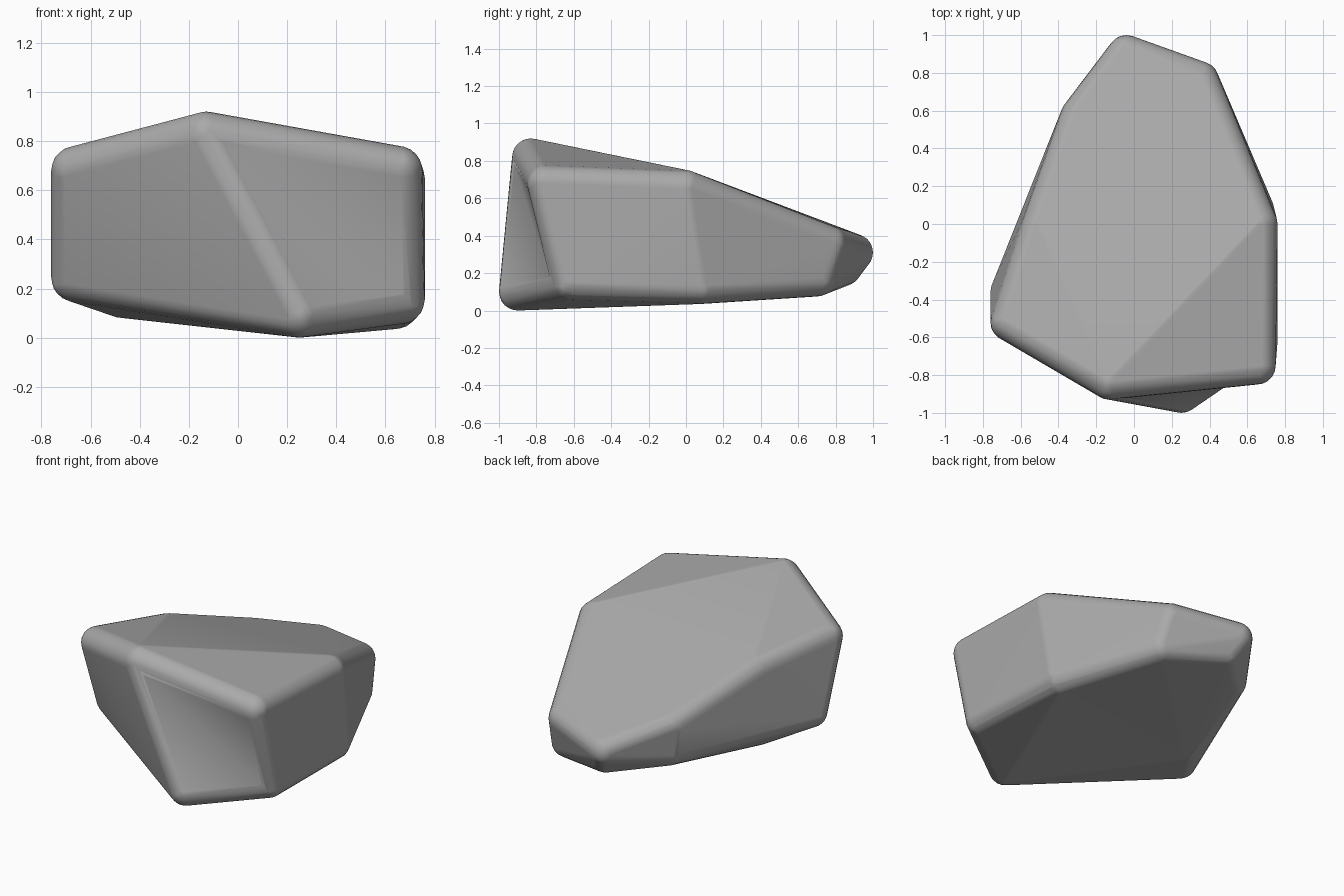
import bpy
import bmesh
from mathutils import Matrix, Vector

cube = bpy.data.objects.get("Cube")
if cube:
    bpy.data.objects.remove(cube, do_unlink=True)

ROUNDING = 0.1

# Centres of the rounded corners
corners = {
    "front_peak": (-0.13, -0.83, 0.825),
    "top_front_left": (0.65, -0.75, 0.685),
    "top_mid_left": (0.66, 0.0, 0.655),
    "top_back_left": (0.35, 0.76, 0.36),
    "back_tip": (-0.04, 0.9, 0.315),
    "top_back_right": (-0.29, 0.57, 0.42),
    "top_mid_right": (-0.5, -0.02, 0.62),
    "top_front_right": (-0.66, -0.52, 0.685),
    "front_foot": (0.25, -0.9, 0.105),
    "low_front_left": (0.66, -0.62, 0.16),
    "low_mid_left": (0.64, 0.08, 0.14),
    "low_back_left": (0.37, 0.7, 0.18),
    "low_tip": (0.0, 0.84, 0.235),
    "low_back_right": (-0.27, 0.57, 0.25),
    "low_mid_right": (-0.47, -0.1, 0.185),
    "low_front_right": (-0.66, -0.36, 0.25),
}


def rounded_hull(name, names):
    """Wrap a skin around a small ball at each named corner."""
    bm = bmesh.new()
    for key in names:
        bmesh.ops.create_icosphere(bm, subdivisions=3, radius=ROUNDING,
                                   matrix=Matrix.Translation(Vector(corners[key])))
    bmesh.ops.delete(bm, geom=bm.edges[:], context='EDGES_FACES')
    bmesh.ops.convex_hull(bm, input=bm.verts[:])
    loose = [v for v in bm.verts if not v.link_faces]
    bmesh.ops.delete(bm, geom=loose, context='VERTS')
    bmesh.ops.recalc_face_normals(bm, faces=bm.faces[:])
    for face in bm.faces:
        face.smooth = True
    mesh = bpy.data.meshes.new(name)
    bm.to_mesh(mesh)
    bm.free()
    obj = bpy.data.objects.new(name, mesh)
    bpy.context.collection.objects.link(obj)
    return obj


# Main stone, and the spur that juts out at its front foot
rock = rounded_hull("rock", [k for k in corners if k != "front_foot"])
spur = rounded_hull("front_spur", [
    "front_peak", "front_foot", "low_front_left", "low_mid_left",
    "low_mid_right", "low_front_right", "top_front_right"])
spur.hide_render = True

# Fuse the two into one skin
union = rock.modifiers.new("fuse_spur", 'BOOLEAN')
union.operation = 'UNION'
union.solver = 'EXACT'
union.object = spur
depsgraph = bpy.context.evaluated_depsgraph_get()
fused = bpy.data.meshes.new_from_object(rock.evaluated_get(depsgraph))
rock.modifiers.remove(union)
rock.data = fused
bpy.data.objects.remove(spur, do_unlink=True)

# Rest the stone on the ground
lowest = min(v.co.z for v in fused.vertices)
fused.transform(Matrix.Translation((0, 0, -lowest)))

# Keep the big facets flat and the rounded edges soft
weighted = rock.modifiers.new("flat_facets", 'WEIGHTED_NORMAL')
weighted.weight = 100

# Stone colour
stone = bpy.data.materials.new("stone_grey")
stone.use_nodes = True
colour = (0.4, 0.4, 0.4, 1.0)
stone.diffuse_color = colour
stone.node_tree.nodes["Principled BSDF"].inputs["Base Color"].default_value = colour
fused.materials.clear()
fused.materials.append(stone)
